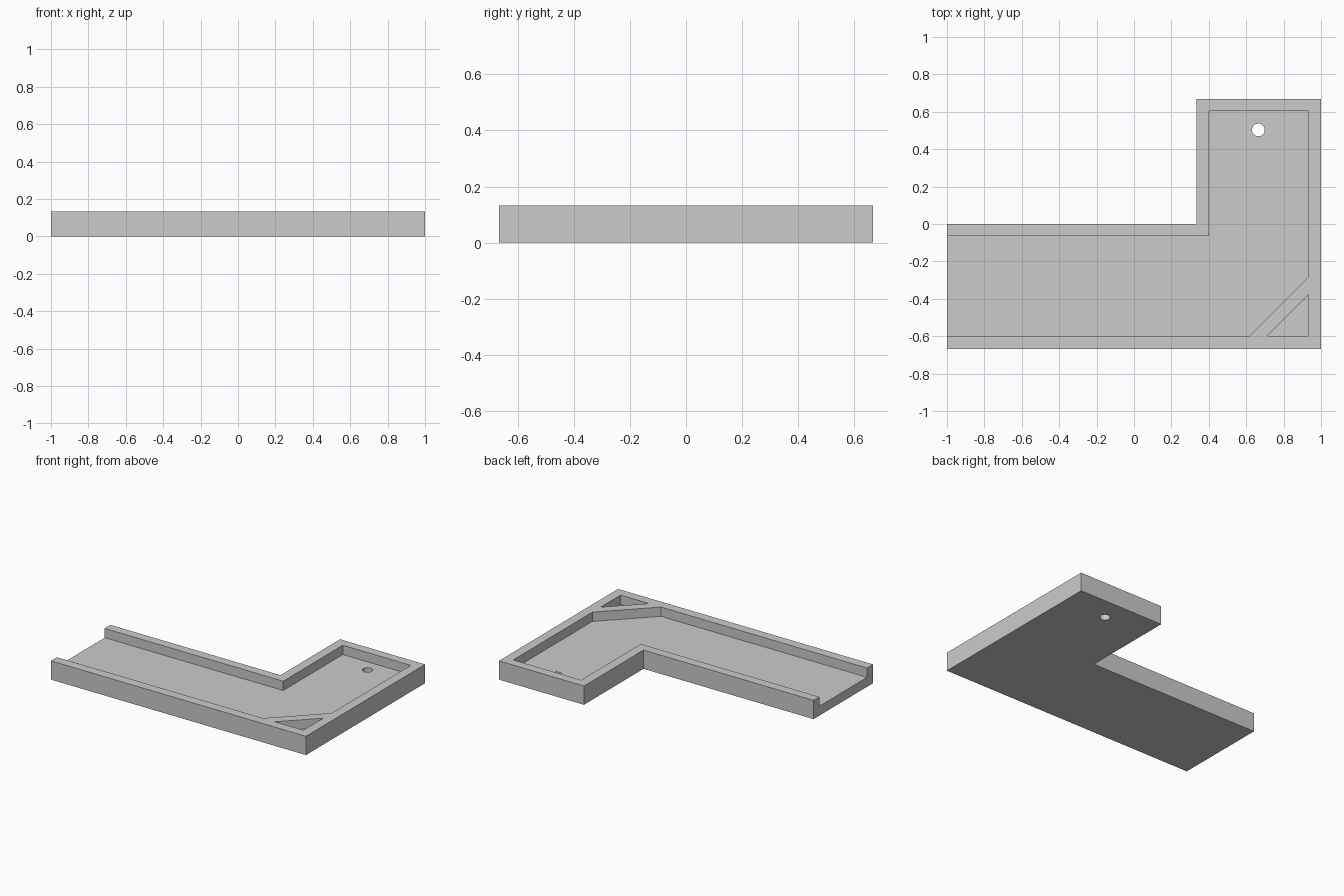
import bpy
import bmesh
from math import cos, sin, tau

cube = bpy.data.objects.get("Cube")
if cube:
    bpy.data.objects.remove(cube, do_unlink=True)

HEIGHT, FLOOR = 0.133, 0.067
THIRD = 0.667

grey = bpy.data.materials.new("light grey")
grey.use_nodes = True
colour = (0.6, 0.6, 0.6, 1)
grey.diffuse_color = colour
grey.node_tree.nodes["Principled BSDF"].inputs["Base Color"].default_value = colour


def prism(name, outline, bottom, top):
    """Extrude a counter-clockwise outline upward into a solid."""
    bm = bmesh.new()
    base = bm.faces.new([bm.verts.new((x, y, bottom)) for x, y in outline])
    up = bmesh.ops.extrude_face_region(bm, geom=[base], use_keep_orig=True)
    for item in up["geom"]:
        if isinstance(item, bmesh.types.BMVert):
            item.co.z = top
    bmesh.ops.recalc_face_normals(bm, faces=bm.faces)
    mesh = bpy.data.meshes.new(name)
    bm.to_mesh(mesh)
    bm.free()
    mesh.materials.append(grey)
    obj = bpy.data.objects.new(name, mesh)
    bpy.context.collection.objects.link(obj)
    return obj


def cut(body, cutter):
    """Subtract the cutter, apply the result and discard the cutter."""
    cutter.hide_render = True
    mod = body.modifiers.new(cutter.name, "BOOLEAN")
    mod.operation, mod.solver, mod.object = "DIFFERENCE", "EXACT", cutter
    bpy.context.view_layer.objects.active = body
    bpy.ops.object.modifier_apply(modifier=mod.name)
    bpy.data.objects.remove(cutter, do_unlink=True)


# Solid corner-shaped block
tray = prism("corner_tray", [(-1, -THIRD), (1, -THIRD), (1, THIRD),
                             (0.333, THIRD), (0.333, 0), (-1, 0)], 0, HEIGHT)

# Channel, open at the left end, with a slanted outer corner
cut(tray, prism("channel", [(-1.1, -0.6), (0.616, -0.6), (0.933, -0.283),
                            (0.933, 0.603), (0.4, 0.603), (0.4, -0.065),
                            (-1.1, -0.065)], FLOOR, HEIGHT + 0.1))

# Triangular pocket behind the slanted wall
cut(tray, prism("corner_pocket", [(0.71, -0.6), (0.933, -0.6), (0.933, -0.377)],
                FLOOR, HEIGHT + 0.1))

# Round drain hole through the floor
ring = [(0.665 + 0.034 * cos(tau * i / 32), 0.503 + 0.034 * sin(tau * i / 32))
        for i in range(32)]
cut(tray, prism("drain_hole", ring, -0.1, HEIGHT))

# Smooth the hole, keep every other edge crisp
bpy.ops.object.select_all(action="DESELECT")
tray.select_set(True)
bpy.context.view_layer.objects.active = tray
bpy.ops.object.shade_smooth_by_angle(angle=0.5)
